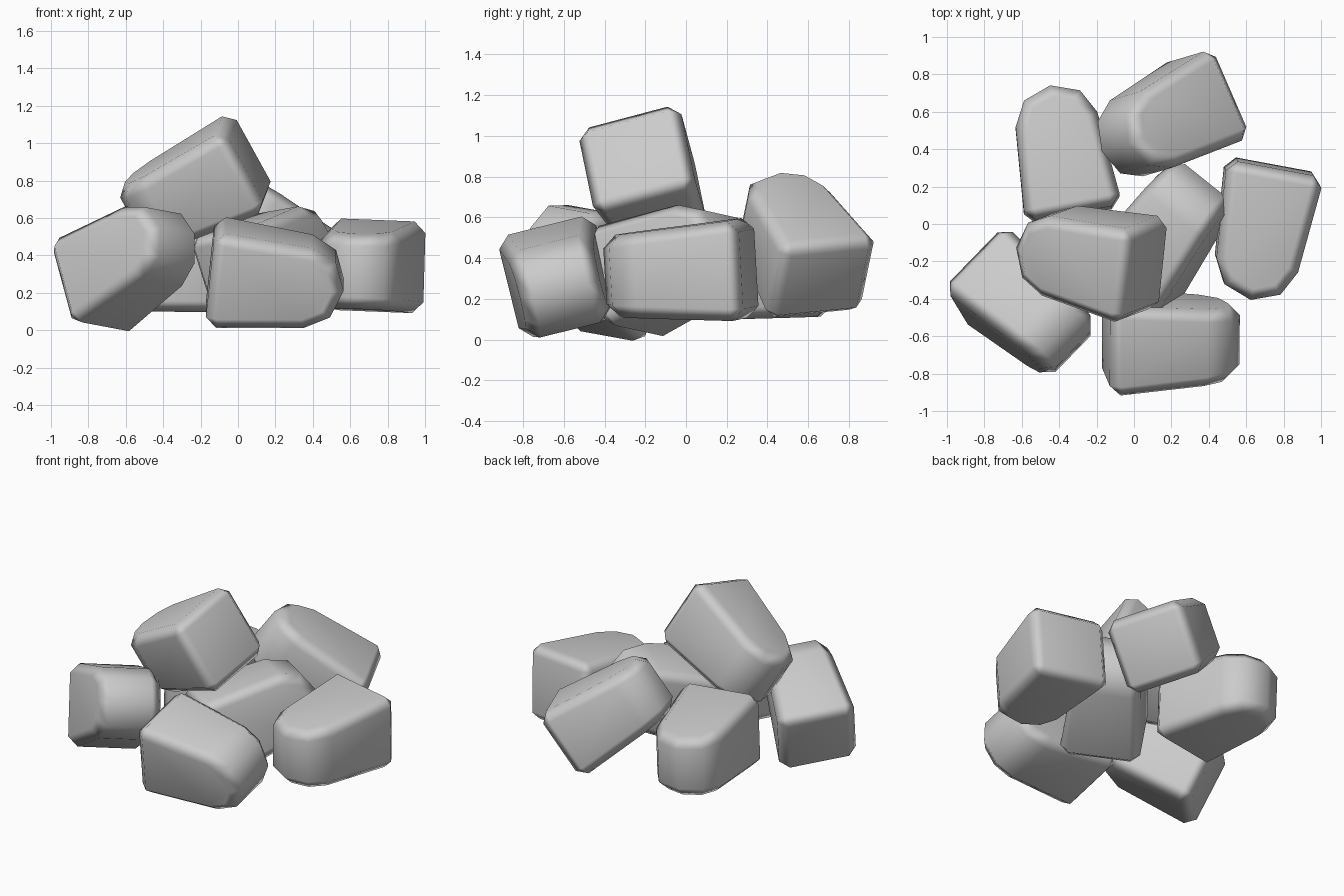
import bpy, bmesh
from mathutils import Matrix, Vector

if "Cube" in bpy.data.objects:
    bpy.data.objects.remove(bpy.data.objects["Cube"])

# Outline of one stone: flat wide end at -x, rounded narrow end at +x
PROFILE = [(-0.347, -0.265), (0.18, -0.222), (0.315, -0.152), (0.372, 0.0),
           (0.315, 0.152), (0.18, 0.222), (-0.347, 0.265)]


def half_thickness(x):
    return 0.224 - 0.075 * x


def stone(name, centre, length_dir, face_dir, scale=(1, 1, 1)):
    """Tapered D-shaped block; length_dir points at its rounded end."""
    bm = bmesh.new()
    low = [bm.verts.new((x, y, -half_thickness(x))) for x, y in PROFILE]
    high = [bm.verts.new((x, y, half_thickness(x))) for x, y in PROFILE]
    bm.faces.new(low[::-1])
    bm.faces.new(high)
    n = len(PROFILE)
    for i in range(n):
        j = (i + 1) % n
        bm.faces.new((low[i], low[j], high[j], high[i]))
    bmesh.ops.scale(bm, vec=Vector(scale), verts=bm.verts)
    bm.normal_update()

    # orient the block
    x = Vector(length_dir).normalized()
    z = Vector(face_dir)
    z = (z - x * z.dot(x)).normalized()
    y = z.cross(x)
    rot = Matrix((x, y, z)).transposed().to_4x4()

    mesh = bpy.data.meshes.new(name)
    bm.to_mesh(mesh)
    bm.free()
    for p in mesh.polygons:
        p.use_smooth = True
    ob = bpy.data.objects.new(name, mesh)
    ob.matrix_world = Matrix.Translation(centre) @ rot
    bpy.context.collection.objects.link(ob)

    # worn edges
    bev = ob.modifiers.new("worn_edges", 'BEVEL')
    bev.width = 0.06
    bev.segments = 1
    bev.limit_method = 'ANGLE'
    bev.angle_limit = 0.95
    ob.modifiers.new("flat_shading", 'WEIGHTED_NORMAL')
    return ob


# Ring of stones on the ground
stone("stone_back_left", (-0.383, 0.380, 0.33), (-0.18, 0.98, -0.05), (0, 0.05, 1), (0.97, 1, 1))
stone("stone_back", (0.168, 0.548, 0.485), (-0.72, -0.37, 0.58), (0.49, 0.13, 0.85), (1, 1, 0.95))
stone("stone_right", (0.688, -0.033, 0.33), (-0.184, -0.98, -0.05), (0.03, -0.05, 1))
stone("stone_front", (0.195, -0.625, 0.28), (0.99, 0.02, -0.1), (0, -0.97, -0.24))
stone("stone_front_left", (-0.575, -0.455, 0.37), (0.68, -0.58, 0.44), (-0.64, -0.75, 0.16), (0.99, 0.98, 0.98))

# Middle stone and the one on top
stone("stone_middle", (0.17, -0.05, 0.377), (0.56, 0.77, 0.31), (0.79, -0.57, 0.15))
stone("stone_top", (-0.24, -0.18, 0.755), (-0.885, 0.21, -0.445), (-0.5, -0.17, 0.84))
